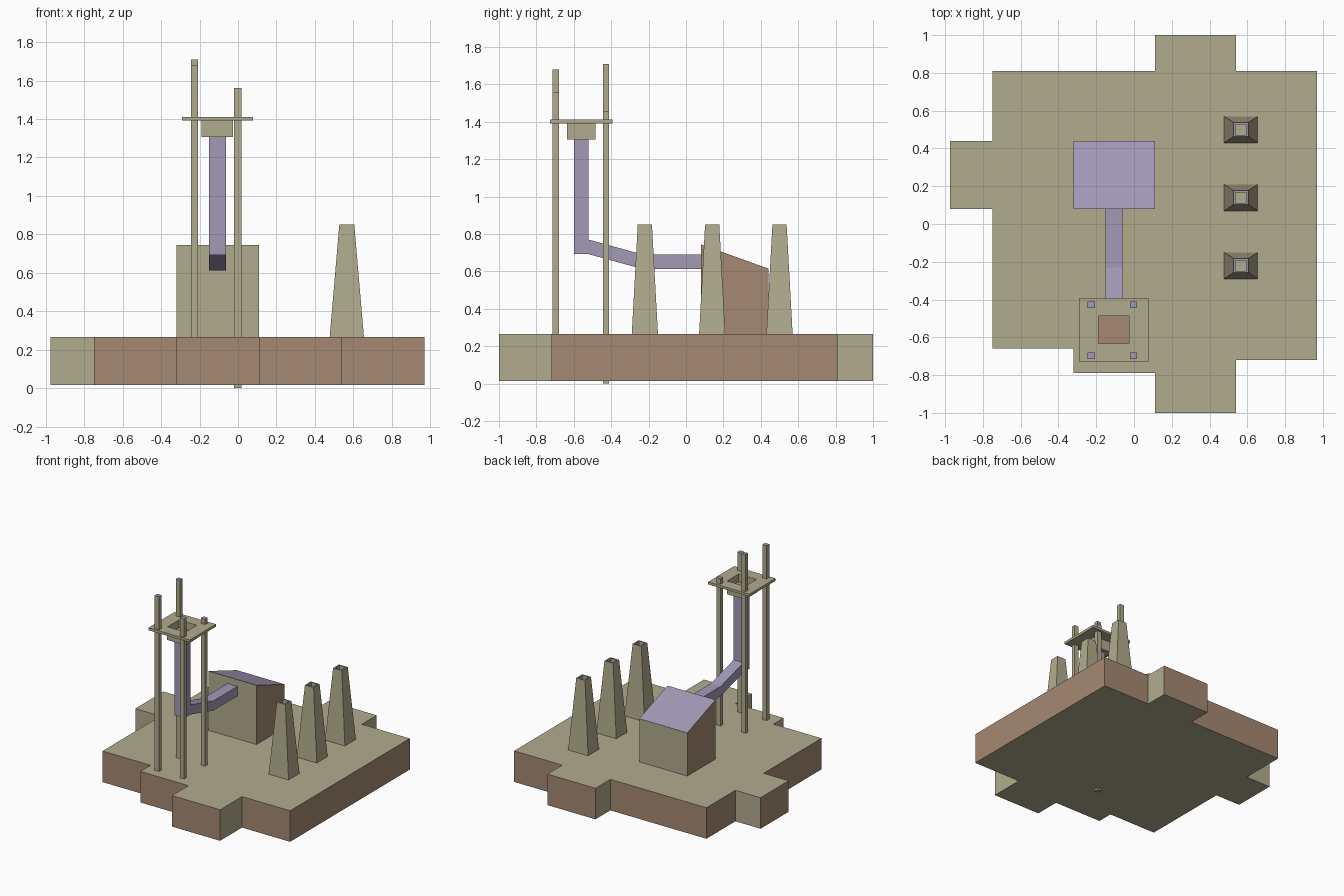
import bpy, bmesh

if "Cube" in bpy.data.objects:
    bpy.data.objects.remove(bpy.data.objects["Cube"])


def make_mat(name, rgb):
    m = bpy.data.materials.new(name)
    m.diffuse_color = (*rgb, 1)
    m.use_nodes = True
    m.node_tree.nodes["Principled BSDF"].inputs["Base Color"].default_value = m.diffuse_color
    return m


MATS = [make_mat("olive", (0.44, 0.41, 0.27)),
        make_mat("brown", (0.38, 0.25, 0.17)),
        make_mat("lavender", (0.36, 0.32, 0.47))]
OLIVE, BROWN, LAV = 0, 1, 2


def loft(name, rings, walls, first=OLIVE, last=OLIVE):
    """Bridge equal rings of points; walls[s][e] is the material of segment s, edge e."""
    bm = bmesh.new()
    loops = [[bm.verts.new(p) for p in ring] for ring in rings]
    n = len(rings[0])
    for s, (a, b) in enumerate(zip(loops, loops[1:])):
        for e in range(n):
            f = bm.faces.new((a[e], a[(e + 1) % n], b[(e + 1) % n], b[e]))
            f.material_index = walls[s] if isinstance(walls[s], int) else walls[s][e]
    bm.faces.new(loops[0][::-1]).material_index = first
    bm.faces.new(loops[-1]).material_index = last
    bmesh.ops.recalc_face_normals(bm, faces=bm.faces)
    me = bpy.data.meshes.new(name)
    bm.to_mesh(me)
    bm.free()
    for m in MATS:
        me.materials.append(m)
    ob = bpy.data.objects.new(name, me)
    bpy.context.collection.objects.link(ob)
    return ob


def rect(cx, cy, hx, hy, z):
    return [(cx - hx, cy - hy, z), (cx + hx, cy - hy, z),
            (cx + hx, cy + hy, z), (cx - hx, cy + hy, z)]


def side_ring(profile, x):
    return [(x, y, z) for y, z in profile]


# Stepped ground slab with projecting tabs
outline = [(-.75, -.66), (-.32, -.66), (-.32, -.79), (.11, -.79), (.11, -1), (.54, -1),
           (.54, -.72), (.97, -.72), (.97, .81), (.54, .81), (.54, 1), (.11, 1),
           (.11, .81), (-.75, .81), (-.75, .44), (-.975, .44), (-.975, .08), (-.75, .08)]
tab_sides = {1, 3, 5, 9, 11, 14, 16}
loft("ground_slab", [[(x, y, z) for x, y in outline] for z in (.015, .266)],
     [[OLIVE if e in tab_sides else BROWN for e in range(len(outline))]])

# Sloped-roof building
house = [(.08, .266), (.44, .266), (.44, .615), (.08, .745)]
loft("building", [side_ring(house, -.32), side_ring(house, .11)],
     [[OLIVE, OLIVE, LAV, OLIVE]], BROWN, BROWN)

# Bent duct from the hopper down to the building
duct = [(.085, .612), (-.23, .612), (-.52, .692), (-.60, .692), (-.60, 1.306),
        (-.52, 1.306), (-.52, .77), (-.23, .69), (.085, .69)]
loft("duct", [side_ring(duct, -.15), side_ring(duct, -.062)], [LAV], LAV, LAV)

# Platform with hopper hanging below and open recess above
hx, hy = -.107, -.56
loft("hopper_platform",
     [rect(hx, hy, .082, .075, 1.305), rect(hx, hy, .082, .075, 1.391),
      rect(hx, hy, .185, .167, 1.391), rect(hx, hy, .185, .167, 1.411),
      rect(hx, hy, .08, .073, 1.411), rect(hx, hy, .08, .073, 1.35)],
     [OLIVE] * 5, OLIVE, BROWN)

# Tower posts of differing heights; one reaches through the slab
for i, (x, y, z0, z1) in enumerate([(-.226, -.697, .2, 1.68), (-.002, -.697, .2, 1.56),
                                    (-.226, -.428, .2, 1.71), (-.002, -.428, 0, 1.455)]):
    loft(f"tower_post_{i + 1}", [rect(x, y, .019, .017, z0), rect(x, y, .019, .017, z1)],
         [OLIVE], OLIVE, LAV)

# Tapered chimneys with hollow tops
for i in range(3):
    x, y = .566, -.22 + .36 * i
    loft(f"chimney_{i + 1}",
         [rect(x, y, .089, .07, .266), rect(x, y, .039, .038, .85),
          rect(x, y, .028, .028, .85), rect(x, y, .028, .028, .78)],
         [OLIVE, LAV, OLIVE])
